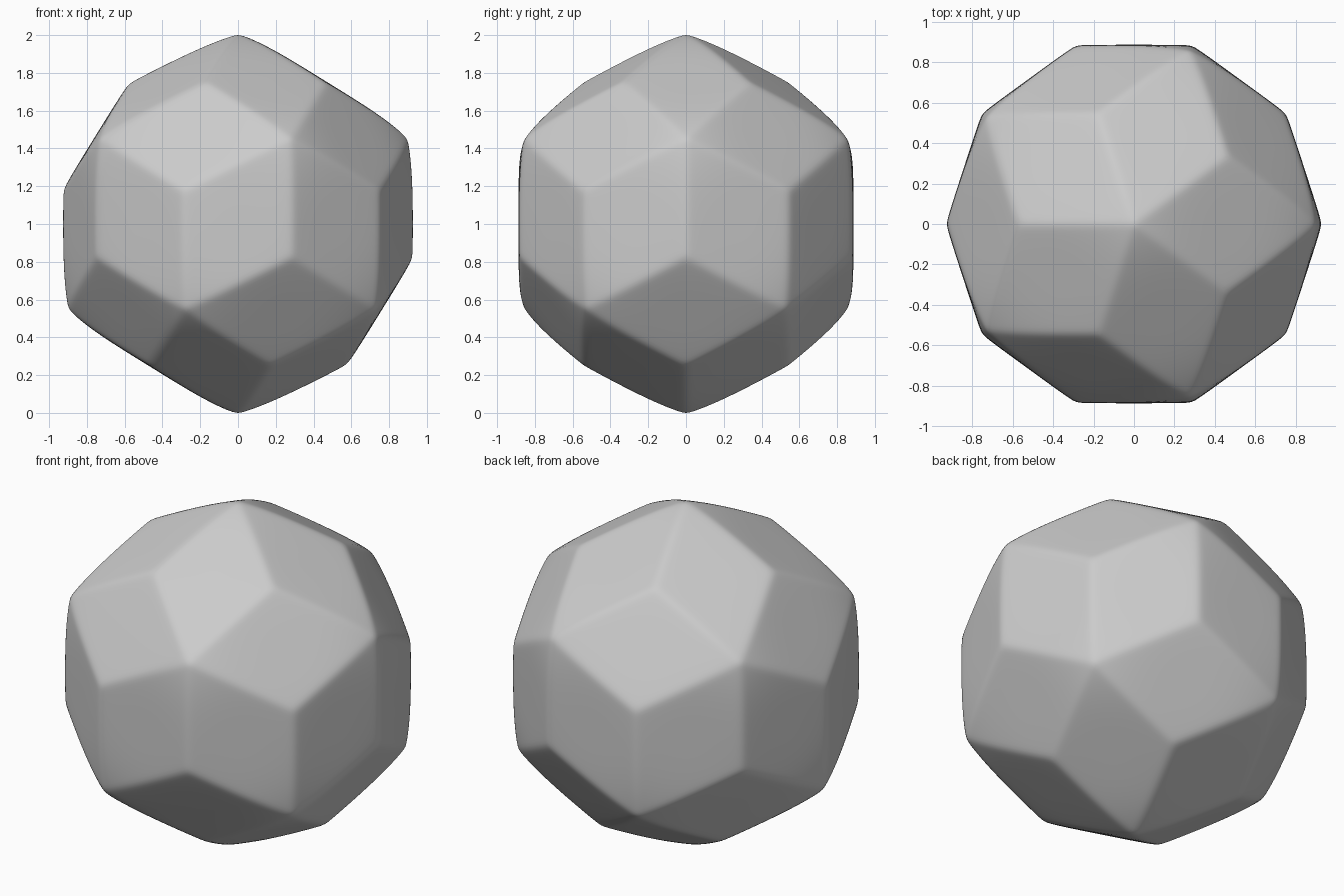
import bpy, bmesh, math
from mathutils import Vector

if "Cube" in bpy.data.objects:
    bpy.data.objects.remove(bpy.data.objects["Cube"])

FACE, SHARP, BULGE = 0.887, 140, 1.49   # face distance, edge tightness, face bulge

# Twelve five-sided corner directions: two poles and two staggered rings
def ring(z, offset):
    r = math.sqrt(1 - z * z)
    return [Vector((r * math.cos(math.radians(72 * k + offset)),
                    r * math.sin(math.radians(72 * k + offset)), z)) for k in range(5)]

h = 1 / math.sqrt(5)
tips = [Vector((0, 0, 1)), Vector((0, 0, -1))] + ring(h, 0) + ring(-h, 36)
near = lambda a, b: a.dot(b) > 0.4

# Thirty rhombus normals and twenty three-sided corners
normals, corners = [], []
for i, a in enumerate(tips):
    for j in range(i + 1, 12):
        b = tips[j]
        if near(a, b):
            normals.append((a + b).normalized())
            corners += [(a + b + c).normalized() for c in tips[j + 1:]
                        if near(a, c) and near(b, c)]

# Thirty-sided hull, finely divided along its faces
bm = bmesh.new()
for p in tips + [c * 0.9106 for c in corners]:
    bm.verts.new(p)
bmesh.ops.convex_hull(bm, input=bm.verts[:])
bmesh.ops.subdivide_edges(bm, edges=bm.edges[:], cuts=30, use_grid_fill=True)

# Soft edges, rounded corners and gently bulged faces
for v in bm.verts:
    d = v.co.normalized()
    total = 0.0
    for n in normals:
        t = d.dot(n)
        if t > 0.6:
            total += t ** SHARP
    grow = FACE / total ** (1 / SHARP) - FACE
    v.co = d * (FACE + grow - BULGE * grow * abs(grow))
    v.co.z += 1
bmesh.ops.recalc_face_normals(bm, faces=bm.faces[:])
for f in bm.faces:
    f.smooth = True

mesh = bpy.data.meshes.new("rounded_rhombic_ball")
bm.to_mesh(mesh)
bm.free()
bpy.context.collection.objects.link(bpy.data.objects.new("rounded_rhombic_ball", mesh))
